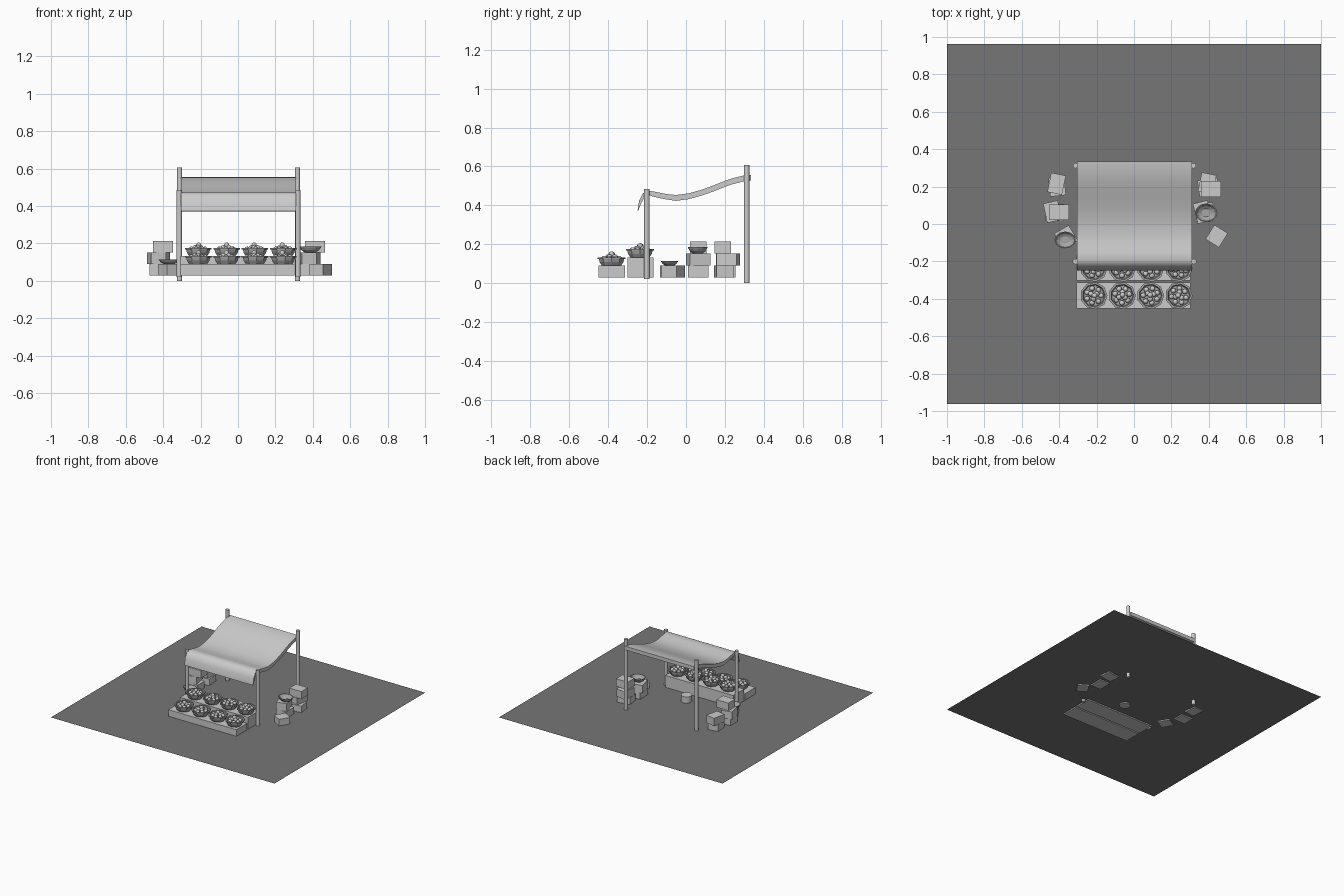
import bpy, bmesh, math
from mathutils import Matrix, Vector

if "Cube" in bpy.data.objects:
    bpy.data.objects.remove(bpy.data.objects["Cube"])


def material(name, v):
    m = bpy.data.materials.new(name)
    m.diffuse_color = (v, v, v, 1)
    m.use_nodes = True
    m.node_tree.nodes["Principled BSDF"].inputs["Base Color"].default_value = m.diffuse_color
    return m


DARK = material("dark_ground", 0.18)
MID = material("mid_grey", 0.52)
WEAVE = material("basket_grey", 0.38)


def finish(name, bm, smooth=False, mat=MID):
    bmesh.ops.recalc_face_normals(bm, faces=bm.faces)
    me = bpy.data.meshes.new(name)
    bm.to_mesh(me)
    bm.free()
    me.materials.append(mat)
    ob = bpy.data.objects.new(name, me)
    bpy.context.collection.objects.link(ob)
    if smooth:
        bpy.context.view_layer.objects.active = ob
        ob.select_set(True)
        bpy.ops.object.shade_smooth_by_angle(angle=math.radians(40))
        ob.select_set(False)
    return ob


def box(name, center, size, rot=0):
    bm = bmesh.new()
    m = (Matrix.Translation(center) @ Matrix.Rotation(math.radians(rot), 4, 'Z')
         @ Matrix.Diagonal((*size, 1)))
    bmesh.ops.create_cube(bm, size=1, matrix=m)
    return finish(name, bm)


def cylinder(name, x, y, z0, z1, r, sides):
    bm = bmesh.new()
    bmesh.ops.create_cone(bm, cap_ends=True, segments=sides, radius1=r, radius2=r,
                          depth=z1 - z0,
                          matrix=Matrix.Translation((x, y, (z0 + z1) / 2)))
    return finish(name, bm, True)


def lathe(name, loc, profile, sides, sx=1, sy=1):
    """Closed faceted vessel from (radius, height) rings, capped at both ends."""
    bm = bmesh.new()
    rings = []
    for r, z in profile:
        rings.append([bm.verts.new((loc[0] + sx * r * math.cos(math.tau * i / sides),
                                    loc[1] + sy * r * math.sin(math.tau * i / sides),
                                    loc[2] + z)) for i in range(sides)])
    for a, b in zip(rings, rings[1:]):
        for i in range(sides):
            j = (i + 1) % sides
            bm.faces.new((a[i], a[j], b[j], b[i]))
    bm.faces.new(rings[0])
    bm.faces.new(rings[-1])
    return finish(name, bm, mat=WEAVE)


# ground sheet
bm = bmesh.new()
bmesh.ops.create_grid(bm, x_segments=1, y_segments=1, size=1,
                      matrix=Matrix.Translation((0, 0, 0.037)) @ Matrix.Diagonal((1, 0.962, 1, 1)))
finish("ground", bm, mat=DARK)

# posts
for s in (-1, 1):
    cylinder("back_post", 0.003 + s * 0.315, 0.312, 0.0, 0.607, 0.0145, 10)
    cylinder("front_post", 0.003 + s * 0.317, -0.201, 0.02, 0.485, 0.0145, 10)

# sagging canopy: upper and lower outline extruded across the stall
upper = [(0.333, 0.556), (0.29, 0.552), (0.245, 0.541), (0.2, 0.526), (0.14, 0.502),
         (0.08, 0.48), (0.015, 0.462), (-0.05, 0.453), (-0.1, 0.458), (-0.15, 0.468),
         (-0.195, 0.476), (-0.222, 0.461), (-0.241, 0.425), (-0.249, 0.373)]
lower = [(0.333, 0.527), (0.29, 0.521), (0.245, 0.51), (0.2, 0.495), (0.14, 0.471),
         (0.08, 0.45), (0.015, 0.432), (-0.05, 0.423), (-0.1, 0.43), (-0.15, 0.44),
         (-0.19, 0.451), (-0.21, 0.448), (-0.228, 0.415), (-0.246, 0.372)]
bm = bmesh.new()
grid = [[bm.verts.new((x, y, z)) for y, z in upper + lower[::-1]] for x in (-0.305, 0.309)]
n, k = len(grid[0]), len(upper)
for i in range(n):
    j = (i + 1) % n
    bm.faces.new((grid[0][i], grid[0][j], grid[1][j], grid[1][i]))
for g in grid:
    for i in range(k - 1):
        bm.faces.new((g[i], g[i + 1], g[n - 2 - i], g[n - 1 - i]))
finish("canopy", bm, True)

# stepped display shelves
box("lower_shelf", (-0.003, -0.382, 0.059), (0.608, 0.138, 0.062))
box("upper_shelf", (-0.003, -0.234, 0.0805), (0.608, 0.136, 0.105))

# fruit baskets
BASKET = [(0.05, 0), (0.062, 0.018), (0.066, 0.034), (0.073, 0.034), (0.073, 0.043),
          (0.062, 0.043), (0.057, 0.028)]
for y, z in ((-0.383, 0.09), (-0.237, 0.133)):
    for c in range(4):
        x = -0.215 + 0.1517 * c
        lathe("fruit_basket", (x, y, z), BASKET, 9)
        bm = bmesh.new()
        # outer ring, inner ring, single fruit on top
        spots = [(0.039, 0.036, 7, 0.2 * c), (0.018, 0.044, 3, 0.5 + c), (0.004, 0.058, 1, c)]
        for r, h, count, phase in spots:
            for i in range(count):
                a = phase + math.tau * i / count
                bmesh.ops.create_uvsphere(
                    bm, u_segments=10, v_segments=7, radius=0.0145,
                    matrix=Matrix.Translation((x + r * math.cos(a), y + r * math.sin(a), z + h)))
        finish("fruit", bm, True)

# crates: x, y, level, width, depth, rotation
crates = [
    (0.398, 0.195, 0, 0.107, 0.09, 8), (0.391, 0.217, 1, 0.08, 0.105, -12),
    (0.411, 0.188, 2, 0.107, 0.085, 0),
    (0.377, 0.062, 0, 0.09, 0.105, 0), (0.367, 0.064, 1, 0.08, 0.11, 14),
    (0.442, -0.065, 0, 0.085, 0.09, -32),
    (-0.411, 0.2, 0, 0.085, 0.1, 6), (-0.414, 0.215, 1, 0.08, 0.105, -12),
    (-0.423, 0.062, 0, 0.1, 0.09, 0), (-0.436, 0.066, 1, 0.08, 0.105, 12),
    (-0.4, 0.063, 2, 0.107, 0.085, 0),
    (-0.364, -0.07, 0, 0.09, 0.095, 30),
]
for x, y, level, w, d, rot in crates:
    box("crate", (x, y, 0.059 + 0.062 * level), (w, d, 0.062), rot)

# shallow bowls on the crates
BOWL = [(0.03, 0), (0.048, 0.013), (0.058, 0.027), (0.06, 0.033), (0.054, 0.033),
        (0.043, 0.019), (0.026, 0.009)]
lathe("right_bowl", (0.386, 0.06, 0.152), BOWL, 12, 1.0, 0.84)
lathe("left_bowl", (-0.368, -0.085, 0.09), [(r, z * 0.75) for r, z in BOWL], 12, 0.95, 0.75)

# stool behind the display
cylinder("stool", 0.037, -0.06, 0.028, 0.088, 0.041, 12)
